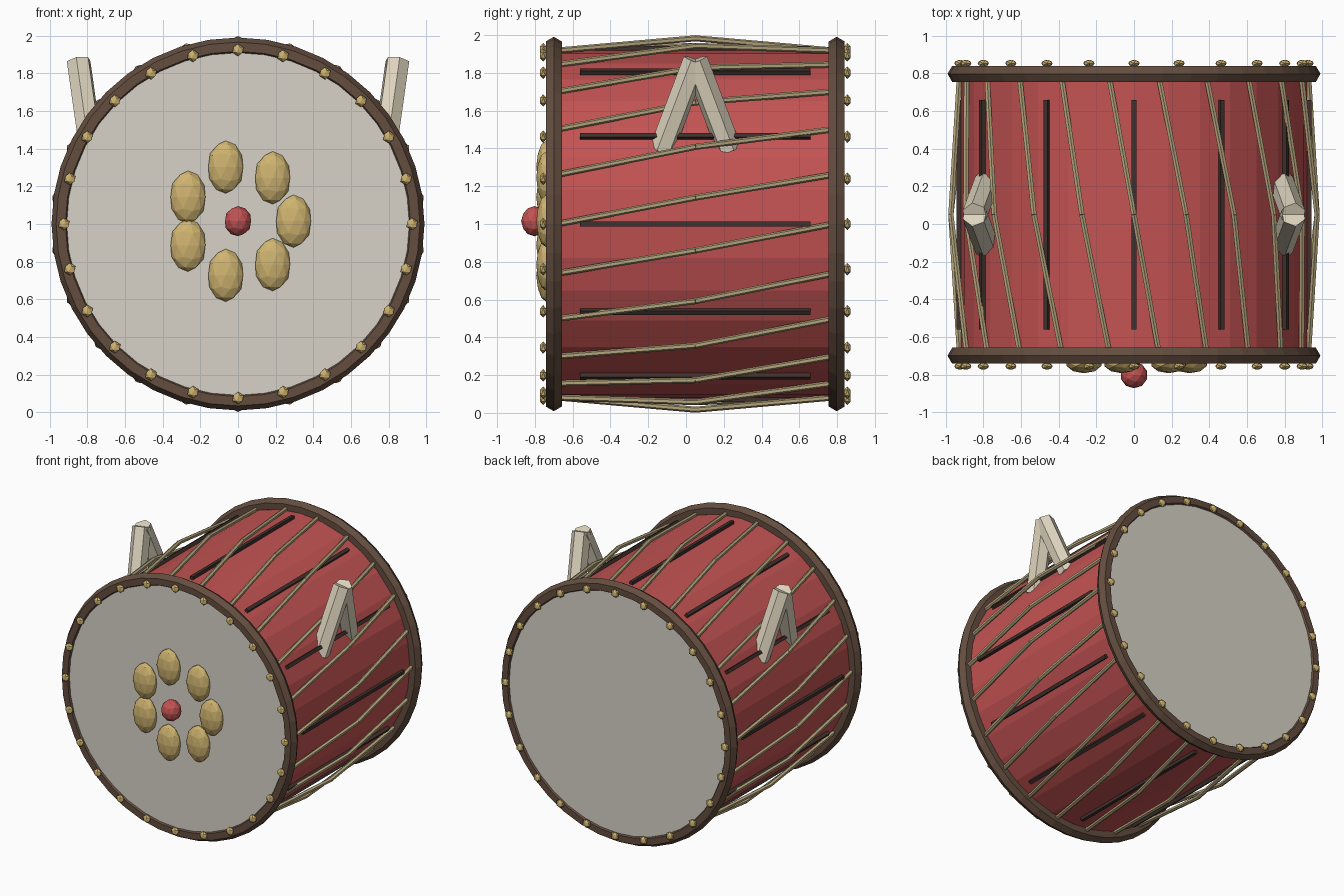
import bpy, math
from mathutils import Vector, Matrix

if "Cube" in bpy.data.objects:
    bpy.data.objects.remove(bpy.data.objects["Cube"])

MID, CZ = 0.05, 1.0   # drum middle along y, axis height


def material(name, rgb):
    m = bpy.data.materials.new(name)
    m.diffuse_color = (*rgb, 1)
    m.use_nodes = True
    m.node_tree.nodes["Principled BSDF"].inputs["Base Color"].default_value = m.diffuse_color
    return m


RED = material("red_paint", (0.55, 0.085, 0.085))
BROWN = material("dark_wood", (0.125, 0.075, 0.05))
SEAM = material("seam_wood", (0.05, 0.03, 0.025))
SKIN = material("drum_skin", (0.68, 0.65, 0.57))
GOLD = material("brass", (0.62, 0.45, 0.16))
ROPE = material("rope_fibre", (0.45, 0.37, 0.2))
IVORY = material("pale_wood", (0.74, 0.67, 0.52))


def finish(name, mat):
    o = bpy.context.object
    o.name = name
    o.data.materials.append(mat)
    return o


def rod(name, a, b, r, sides, mat, roll=0.0):
    a, b = Vector(a), Vector(b)
    bpy.ops.mesh.primitive_cylinder_add(vertices=sides, radius=r, depth=(b - a).length)
    o = finish(name, mat)
    rot = (b - a).to_track_quat('Z', 'Y').to_matrix().to_4x4()
    o.matrix_world = Matrix.Translation((a + b) / 2) @ rot @ Matrix.Rotation(roll, 4, 'Z')
    return o


def blob(name, loc, scale, sub, mat):
    bpy.ops.mesh.primitive_ico_sphere_add(subdivisions=sub, radius=1, location=loc)
    o = finish(name, mat)
    o.scale = scale
    return o


def polar(r, angle, y):
    return (r * math.cos(angle), y, CZ + r * math.sin(angle))


# Shell
rod("shell", (0, -0.70, CZ), (0, 0.80, CZ), 0.92, 32, RED)

# Skins, rims and studs at both ends
for end, side, ry in (("front", -1, -0.70), ("back", 1, 0.798)):
    rod(end + "_skin", (0, ry - 0.03, CZ), (0, ry + 0.03, CZ), 0.915, 40, SKIN)
    bpy.ops.mesh.primitive_torus_add(major_segments=40, minor_segments=6, major_radius=0.942,
                                     minor_radius=0.049, location=(0, ry, CZ),
                                     rotation=(math.pi / 2, 0, 0))
    finish(end + "_rim", BROWN)
    for i in range(24):
        blob(end + "_stud", polar(0.925, i * math.tau / 24, ry + side * 0.056),
             (0.033, 0.02, 0.033), 1, GOLD)

# Plank seams along the shell
for i in range(12):
    a = i * math.tau / 12
    bpy.ops.mesh.primitive_cube_add(size=1, location=polar(0.93, a, MID), rotation=(0, -a, 0))
    finish("plank_seam", SEAM).scale = (0.025, 1.22, 0.025)

# Slanted tension ropes, bowed outward at the middle
step = math.tau / 22
for i in range(22):
    a = i * step
    middle = polar(0.983, a + step / 2, MID)
    rod("rope_front_half", polar(0.928, a, -0.68), middle, 0.016, 6, ROPE)
    rod("rope_back_half", middle, polar(0.928, a + step, 0.78), 0.016, 6, ROPE)

# Inverted V handles
for s in (-1, 1):
    for d in (-1, 1):
        rod("handle_leg", (s * 0.78, MID + d * 0.18, 1.39), (s * 0.847, MID, 1.865),
            0.067, 6, IVORY, math.pi / 6)

# Flower on the front skin
for i in range(7):
    a = i * math.tau / 7
    x, y, z = polar(0.295, a, -0.738)
    blob("petal", (x, y, z + 0.015), (0.097, 0.055, 0.14), 2, GOLD)
blob("flower_centre", (0, -0.803, CZ + 0.015), (0.073, 0.07, 0.08), 2, RED)
